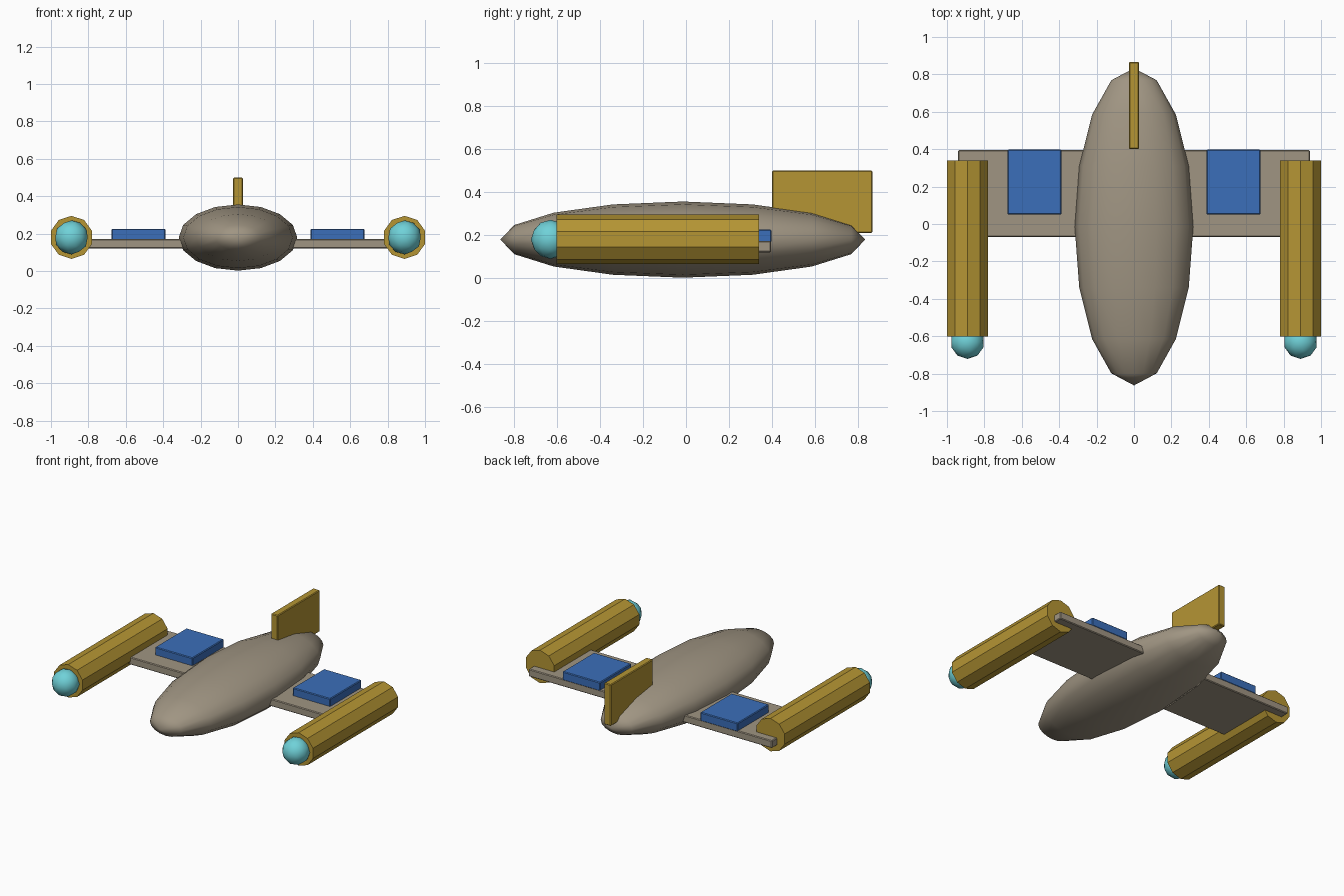
import bpy, math
from mathutils import Matrix

default = bpy.data.objects.get("Cube")
if default:
    bpy.data.objects.remove(default, do_unlink=True)


def make_material(name, rgb):
    mat = bpy.data.materials.new(name)
    mat.use_nodes = True
    mat.diffuse_color = (*rgb, 1)
    mat.node_tree.nodes["Principled BSDF"].inputs["Base Color"].default_value = (*rgb, 1)
    return mat


GREY = make_material("warm grey", (0.35, 0.30, 0.225))
GOLD = make_material("gold", (0.46, 0.30, 0.034))
BLUE = make_material("blue", (0.043, 0.158, 0.49))
CYAN = make_material("cyan", (0.16, 0.64, 0.69))


def finish(name, mat, smooth=False):
    obj = bpy.context.object
    obj.name = obj.data.name = name
    obj.data.materials.append(mat)
    for poly in obj.data.polygons:
        poly.use_smooth = smooth
    return obj


def box(name, mat, low, high):
    """Slightly bevelled box between two corners."""
    bpy.ops.mesh.primitive_cube_add(size=1, location=[(a + b) / 2 for a, b in zip(low, high)])
    obj = finish(name, mat)
    obj.data.transform(Matrix.Diagonal([b - a for a, b in zip(low, high)] + [1]))
    bevel = obj.modifiers.new("edge bevel", "BEVEL")
    bevel.width = 0.005
    bevel.segments = 1


# Hull: stretched sphere with its poles at nose and tail
bpy.ops.mesh.primitive_uv_sphere_add(segments=16, ring_count=8, radius=1, location=(0, -0.015, 0.179))
hull = finish("hull", GREY, smooth=True)
hull.data.transform(Matrix.Diagonal((0.317, 0.848, 0.177, 1)) @ Matrix.Rotation(math.pi / 2, 4, "X"))

# Wing slab and tail fin
box("wing", GREY, (-0.94, -0.07, 0.12), (0.94, 0.395, 0.172))
box("tail_fin", GOLD, (-0.026, 0.40, 0.21), (0.026, 0.867, 0.50))

# Paired pads, engine tubes and front domes
for side, sign in (("left", 1), ("right", -1)):
    inner, outer = sorted((sign * 0.387, sign * 0.677))
    box(side + "_wing_pad", BLUE, (inner, 0.05, 0.165), (outer, 0.397, 0.226))

    bpy.ops.mesh.primitive_cylinder_add(vertices=10, radius=0.115, depth=0.94,
                                        location=(sign * 0.8905, -0.131, 0.18))
    tube = finish(side + "_engine_tube", GOLD)
    tube.data.transform(Matrix.Rotation(math.pi / 2, 4, "X"))

    bpy.ops.mesh.primitive_ico_sphere_add(subdivisions=2, radius=0.091,
                                          location=(sign * 0.8905, -0.63, 0.18))
    finish(side + "_engine_dome", CYAN, smooth=True)
